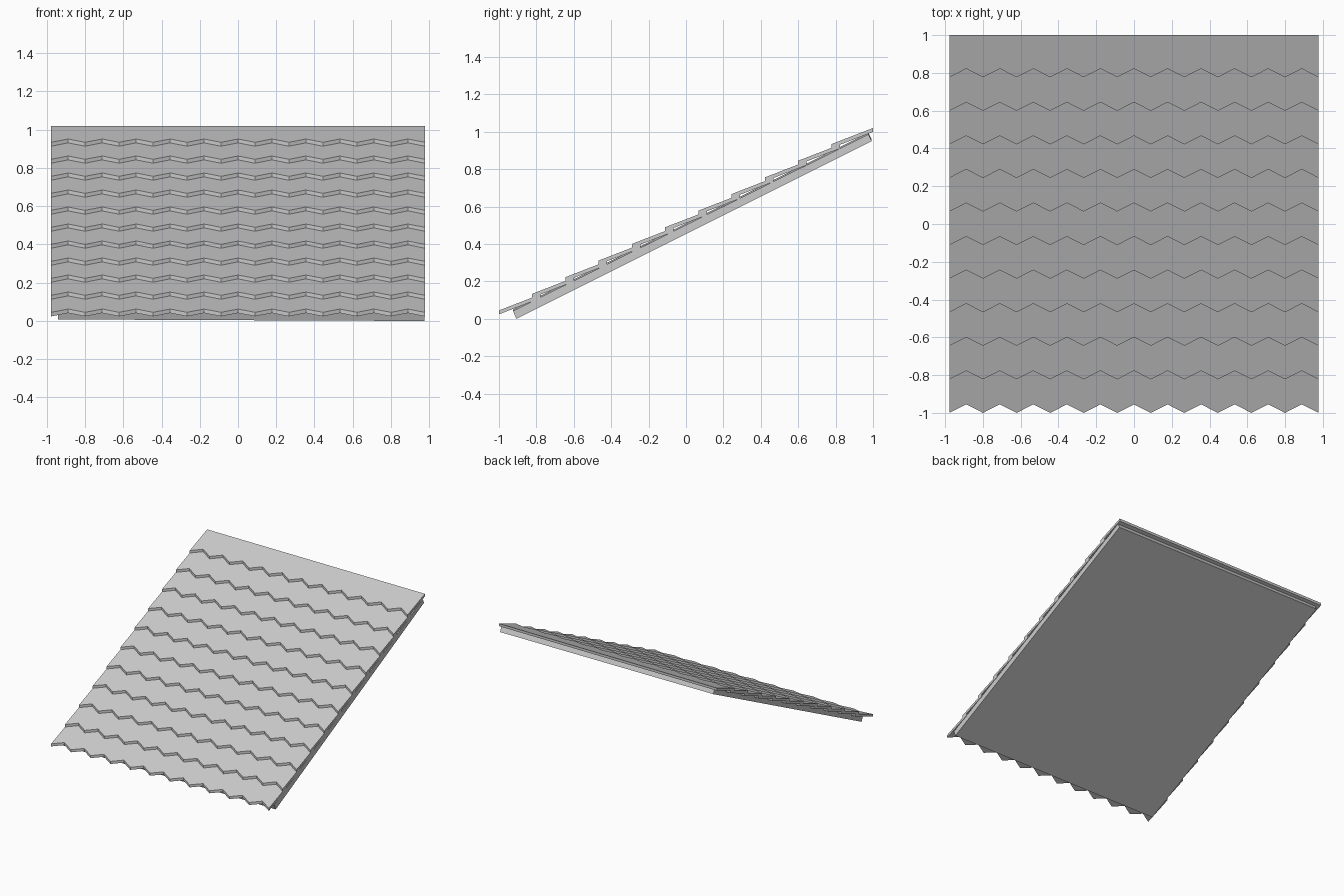
import bpy
import bmesh
from mathutils import Vector

cube = bpy.data.objects.get("Cube")
if cube:
    bpy.data.objects.remove(cube, do_unlink=True)

# One grey for the whole roof
grey = bpy.data.materials.new("roof grey")
grey.use_nodes = True
colour = (0.6, 0.6, 0.6, 1)
grey.diffuse_color = colour
grey.node_tree.nodes["Principled BSDF"].inputs["Base Color"].default_value = colour

HALF_WIDTH = 0.977
ROWS, TEETH = 11, 11
ROW_RUN, ROW_RISE = 0.1777, 0.0889
FRONT, NOTCH, BACK = -1.0, 0.045, -0.777
TILT = 0.387
THICKNESS = 0.021


def extruded(name, outline, offset):
    """Make a solid by pushing a flat outline along an offset."""
    bm = bmesh.new()
    face = bm.faces.new([bm.verts.new(p) for p in outline])
    new = bmesh.ops.extrude_face_region(bm, geom=[face])["geom"]
    moved = [v for v in new if isinstance(v, bmesh.types.BMVert)]
    bmesh.ops.translate(bm, verts=moved, vec=Vector(offset))
    bmesh.ops.recalc_face_normals(bm, faces=bm.faces)
    mesh = bpy.data.meshes.new(name)
    bm.to_mesh(mesh)
    bm.free()
    mesh.materials.append(grey)
    obj = bpy.data.objects.new(name, mesh)
    bpy.context.collection.objects.link(obj)
    return obj


# Overlapping shingle rows with a zigzag lower edge
def shingle_point(x, y):
    return (x, y, 0.024 + TILT * (y - FRONT))


step = HALF_WIDTH / TEETH
outline = [shingle_point(-HALF_WIDTH + i * step, FRONT + NOTCH * (i % 2))
           for i in range(2 * TEETH + 1)]
outline += [shingle_point(HALF_WIDTH, BACK), shingle_point(-HALF_WIDTH, BACK)]
for row in range(ROWS):
    shingles = extruded(f"shingle_row_{row + 1}", outline, (0, 0, THICKNESS))
    shingles.location = (0, row * ROW_RUN, row * ROW_RISE)

# Sloping board underneath, very slightly lower on its left side
left, right = 0.974, -0.94
profile = [(-0.925, 0.05), (-0.907, 0.008), (0.993, 0.958), (0.975, 0.994)]
extruded("roof_board", [(right, y, z) for y, z in profile],
         (left - right, 0, -0.008))
